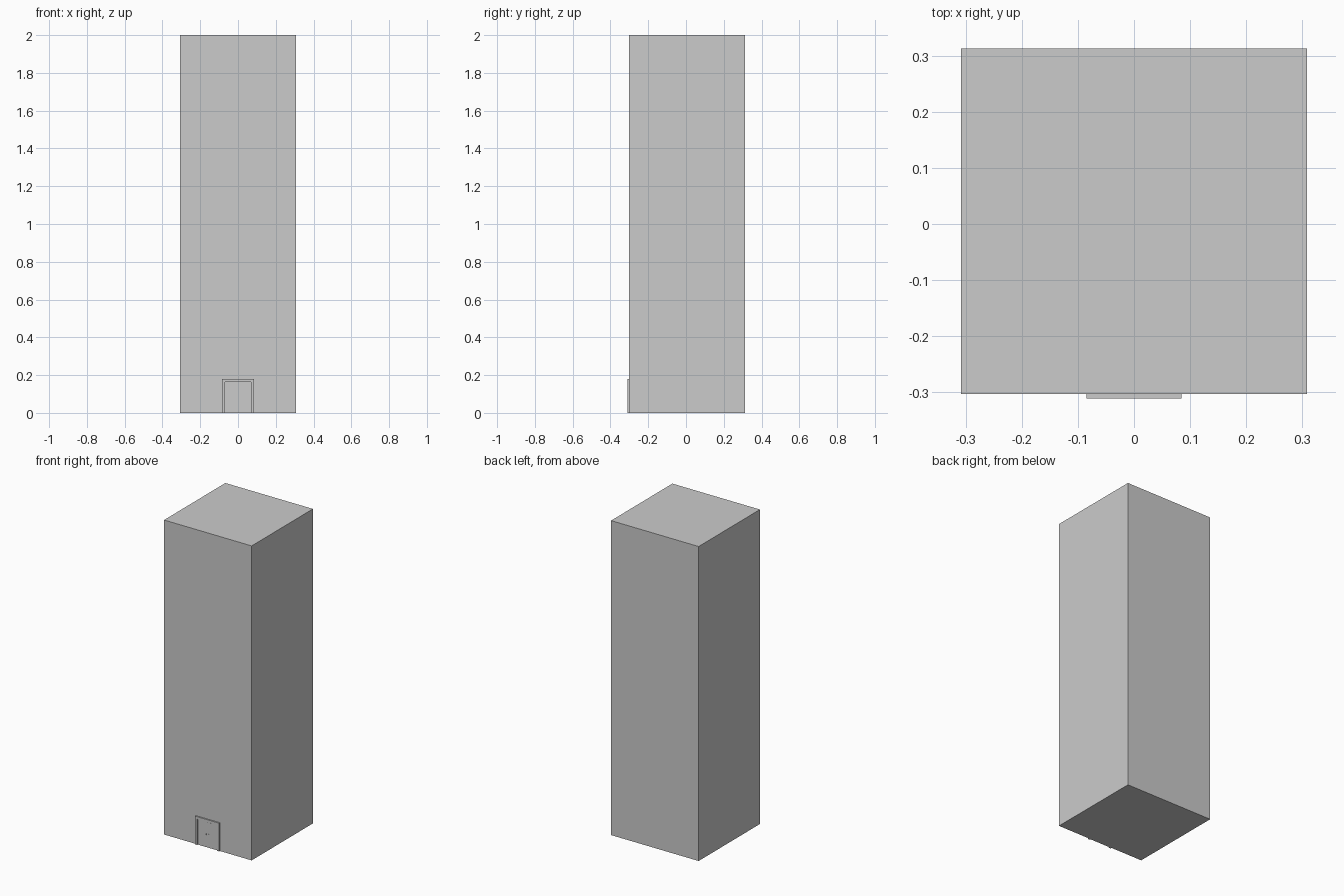
import bpy, bmesh
from mathutils import Matrix

if "Cube" in bpy.data.objects:
    bpy.data.objects.remove(bpy.data.objects["Cube"])

FRONT = -0.303  # y of the front wall


def box(name, x, y, z):
    """Box from (min, max) ranges on each axis."""
    bm = bmesh.new()
    size = [b - a for a, b in (x, y, z)]
    mid = [(a + b) / 2 for a, b in (x, y, z)]
    bmesh.ops.create_cube(bm, size=1, matrix=Matrix.Translation(mid) @ Matrix.Diagonal((*size, 1)))
    me = bpy.data.meshes.new(name)
    bm.to_mesh(me)
    bm.free()
    ob = bpy.data.objects.new(name, me)
    bpy.context.collection.objects.link(ob)
    return ob


def door_frame(name, half, top, width, depth):
    """Upside-down U profile pushed out from the wall."""
    i = half - width
    pts = [(-half, 0), (-i, 0), (-i, top - width), (i, top - width),
           (i, 0), (half, 0), (half, top), (-half, top)]
    bm = bmesh.new()
    face = bm.faces.new([bm.verts.new((x, FRONT, z)) for x, z in pts])
    out = bmesh.ops.extrude_face_region(bm, geom=[face])
    moved = [g for g in out["geom"] if isinstance(g, bmesh.types.BMVert)]
    bmesh.ops.translate(bm, verts=moved, vec=(0, -depth, 0))
    bmesh.ops.recalc_face_normals(bm, faces=bm.faces)
    me = bpy.data.meshes.new(name)
    bm.to_mesh(me)
    bm.free()
    bpy.context.collection.objects.link(bpy.data.objects.new(name, me))


# Tower block
box("tower", (-0.308, 0.308), (FRONT, 0.313), (0, 2))

# Door surround
door_frame("door_frame", 0.085, 0.18, 0.016, 0.008)

# Pair of door leaves with handles
for side, s in (("left", -1), ("right", 1)):
    def span(a, b):
        return tuple(sorted((s * a, s * b)))
    box(f"{side}_door", span(0.002, 0.067), (FRONT - 0.003, FRONT), (0.001, 0.161))
    box(f"{side}_handle_plate", span(0.007, 0.013), (FRONT - 0.004, FRONT - 0.003), (0.066, 0.096))
    box(f"{side}_handle", span(0.008, 0.012), (FRONT - 0.007, FRONT - 0.004), (0.078, 0.088))
